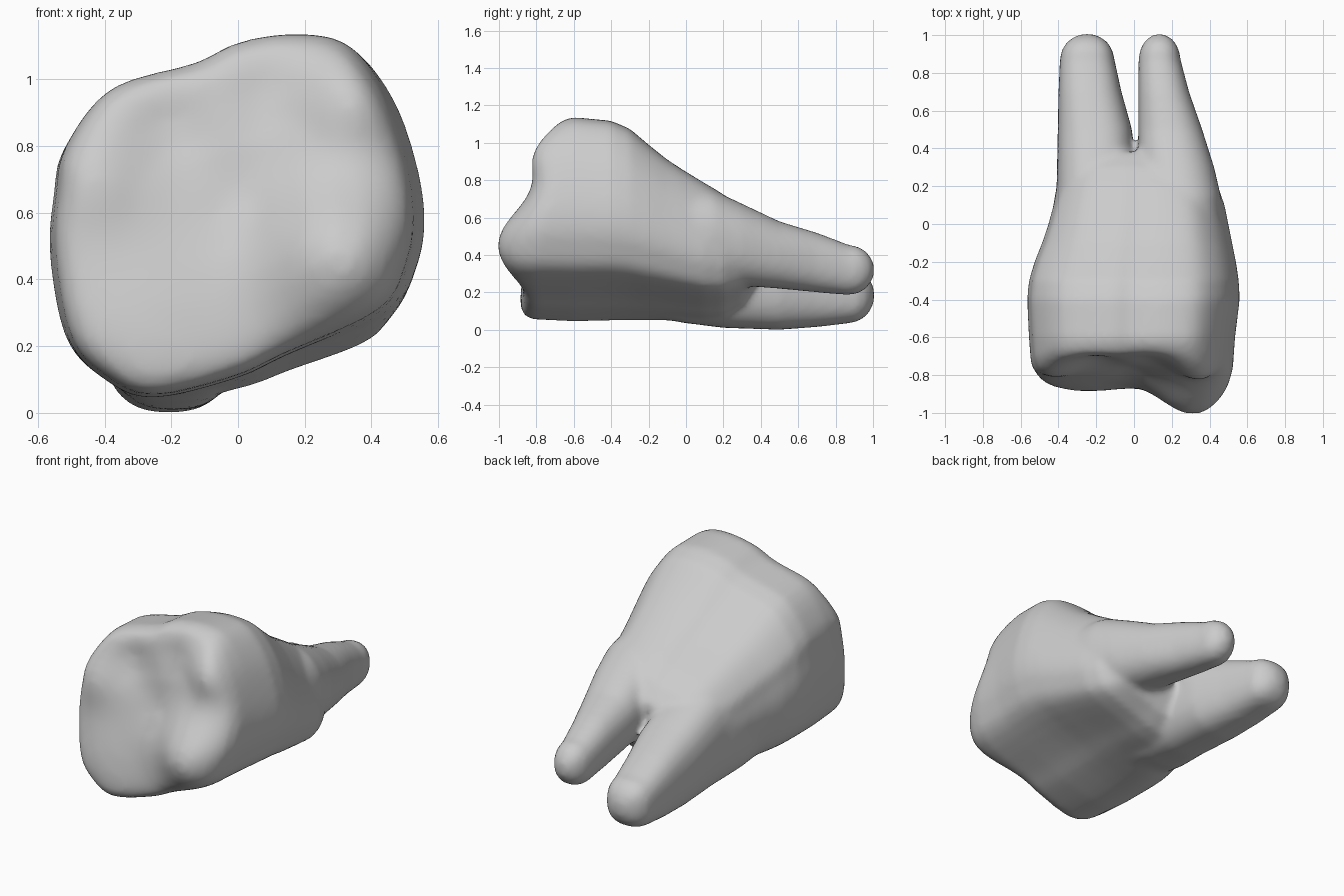
import bpy, bmesh
from math import sin, cos, pi, exp, copysign
from mathutils import Vector

if "Cube" in bpy.data.objects:
    bpy.data.objects.remove(bpy.data.objects["Cube"])

# Crown outline seen from the front (x, z)
OUTLINE = [(-.56, .45), (-.548, .64), (-.52, .78), (-.38, .96), (-.12, 1.04), (0, 1.1),
           (.17, 1.13), (.34, 1.1), (.46, .95), (.53, .75), (.557, .57), (.535, .42),
           (.45, .27), (.15, .13), (0, .06), (-.25, 0), (-.39, .05), (-.51, .18)]


def smooth_loop(pts, n=4):
    """Closed Catmull-Rom curve through the points."""
    out, m = [], len(pts)
    for i in range(m):
        a, b, c, d = (Vector(pts[(i + k) % m]) for k in (-1, 0, 1, 2))
        for j in range(n):
            t = j / n
            out.append(.5 * (2 * b + (c - a) * t + (2 * a - 5 * b + 4 * c - d) * t ** 2
                             + (3 * b - a - 3 * c + d) * t ** 3))
    return out


LOOP = smooth_loop(OUTLINE)


def loft(bm, rings):
    """Closed skin through equal-length rings."""
    rows = [[bm.verts.new(p) for p in r] for r in rings]
    n = len(rows[0])
    for a, b in zip(rows, rows[1:]):
        for i in range(n):
            j = (i + 1) % n
            bm.faces.new((a[i], a[j], b[j], b[i]))
    for r in (rows[0], rows[-1]):
        c = bm.verts.new(sum((v.co for v in r), Vector()) / n)
        for i in range(n):
            bm.faces.new((r[i], r[(i + 1) % n], c))


def section(y, x0, x1, z0, z1):
    """Crown outline fitted to a bounding box at depth y."""
    return [(x0 + (p.x + .56) / 1.117 * (x1 - x0), y, z0 + p.y / 1.13 * (z1 - z0)) for p in LOOP]


# Cusps (positive) and hollows (negative) of the biting face: x, z, height, radius
BUMPS = [(.31, .48, .2, .24), (.36, .95, .1, .16), (-.27, .27, .03, .24), (-.44, .7, .04, .14),
         (-.2, .85, -.04, .13), (.02, .64, -.035, .13), (.08, .95, -.02, .1)]


def front_y(x, z):
    y = -.785 - .18 * (.6 - z)
    return y - sum(h * exp(-((x - a) ** 2 + (z - b) ** 2) / r ** 2) for a, b, h, r in BUMPS)


def power(v, e):
    return copysign(abs(v) ** e, v)


def root(bm, stations, e):
    """Tapered boxy-round root with rounded tip, stations are y, cx, cz, rx, rz."""
    y, cx, cz, rx, rz = stations[-1]
    tip = [(y + (1.008 - y) * sin(a), cx, cz, rx * cos(a), rz * cos(a))
           for a in (.35, .7, 1.0, 1.25, 1.45)]
    angles = [2 * pi * k / 32 for k in range(32)]
    loft(bm, [[(cx + rx * power(cos(a), e), y, cz + rz * power(sin(a), e)) for a in angles]
              for y, cx, cz, rx, rz in stations + tip])


bm = bmesh.new()

# Crown and neck
body = [(-.6, -.555, .535, .045, 1.137), (-.4, -.564, .56, .05, 1.118), (-.3, -.555, .555, .05, 1.075),
        (-.2, -.525, .54, .05, .99), (-.1, -.485, .52, .05, .91), (0, -.452, .5, .045, .845),
        (.1, -.425, .48, .04, .785), (.2, -.395, .445, .05, .725), (.3, -.34, .38, .11, .645),
        (.38, -.22, .24, .24, .54)]
base = section(*body[0])
rings = []
for t, blend in ((.1, 1), (.25, 1), (.4, 1), (.55, 1), (.7, 1), (.8, .98), (.88, .92), (.94, .78), (.98, .45)):
    ring = []
    for x, y, z in base:
        px, pz = x * t, .59 + (z - .59) * t
        rim = -.6 - .16 * max(0, 1.05 - z)
        ring.append((px, rim + (front_y(px, pz) - rim) * blend, pz))
    rings.append(ring)
loft(bm, rings + [section(*s) for s in body])

# Lower left root and upper right root
root(bm, [(-.2, -.19, .34, .27, .27), (0, -.2, .32, .245, .285), (.2, -.195, .305, .215, .295),
          (.5, -.207, .24, .197, .24), (.7, -.233, .21, .167, .195), (.87, -.248, .185, .145, .15)], .78)
root(bm, [(-.1, .21, .52, .27, .28), (.15, .24, .495, .22, .25), (.3, .225, .455, .2, .22),
          (.5, .192, .4, .17, .18), (.7, .157, .36, .135, .16), (.87, .135, .32, .112, .135)], .88)

bmesh.ops.recalc_face_normals(bm, faces=bm.faces)
mesh = bpy.data.meshes.new("molar_tooth")
bm.to_mesh(mesh)
bm.free()
tooth = bpy.data.objects.new("molar_tooth", mesh)
bpy.context.collection.objects.link(tooth)

# Fuse crown and roots into one softened skin
fuse = tooth.modifiers.new("fuse", "REMESH")
fuse.mode = "VOXEL"
fuse.voxel_size = .02
fuse.use_smooth_shade = True
soften = tooth.modifiers.new("soften", "SMOOTH")
soften.factor = .5
soften.iterations = 8
